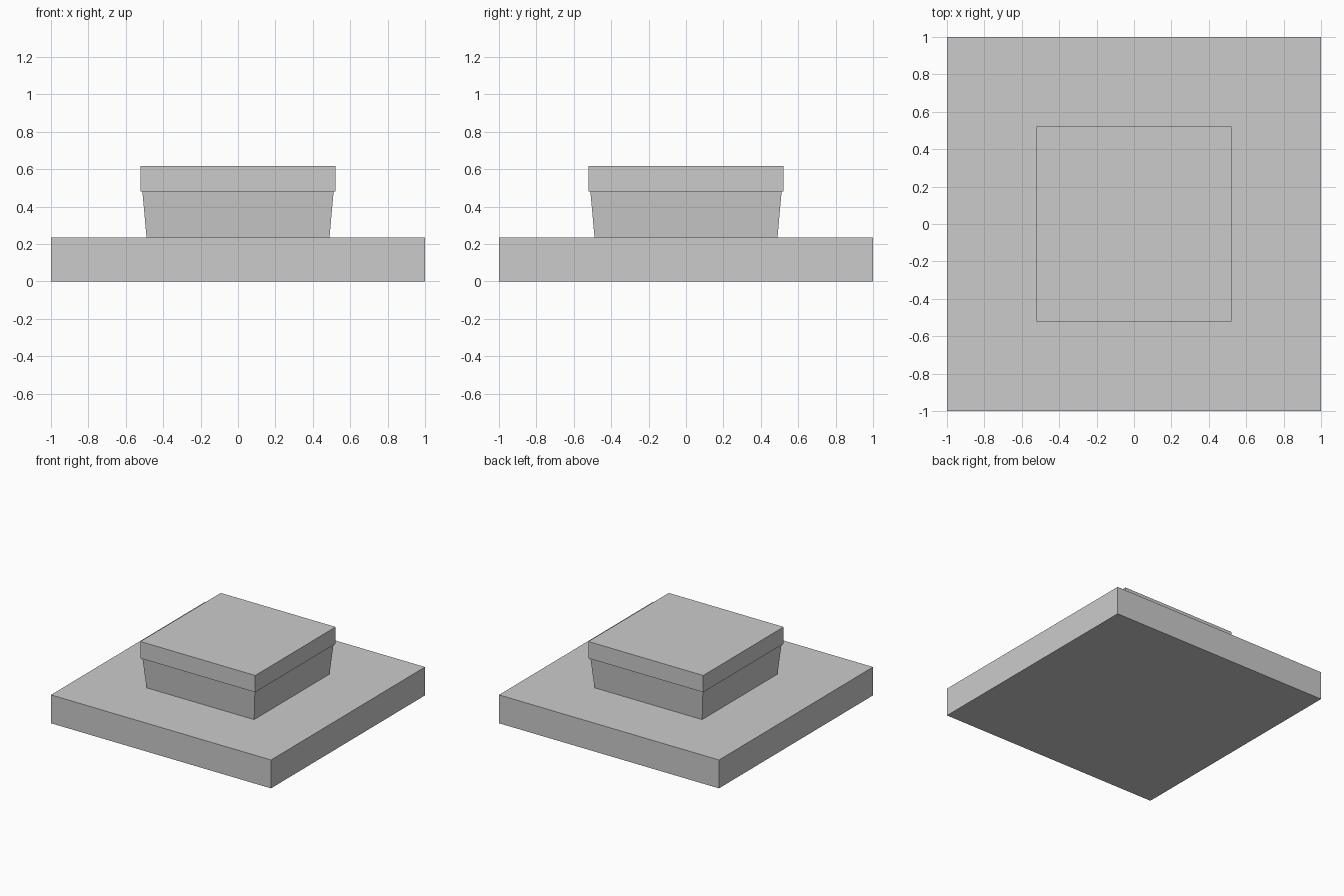
import bpy, bmesh

if "Cube" in bpy.data.objects:
    bpy.data.objects.remove(bpy.data.objects["Cube"])


def square_block(name, z0, z1, half0, half1):
    """Closed square block, lofted from bottom half-width to top half-width."""
    bm = bmesh.new()
    rings = []
    for z, h in ((z0, half0), (z1, half1)):
        rings.append([bm.verts.new((sx * h, sy * h, z))
                      for sx, sy in ((-1, -1), (1, -1), (1, 1), (-1, 1))])
    low, high = rings
    bm.faces.new(low[::-1])
    bm.faces.new(high)
    for i in range(4):
        j = (i + 1) % 4
        bm.faces.new((low[i], low[j], high[j], high[i]))
    mesh = bpy.data.meshes.new(name)
    bm.to_mesh(mesh)
    bm.free()
    obj = bpy.data.objects.new(name, mesh)
    bpy.context.collection.objects.link(obj)
    return obj


# Wide base slab
square_block("base_slab", 0.0, 0.233, 1.0, 1.0)
# Neck flaring slightly upwards
square_block("tapered_neck", 0.233, 0.479, 0.489, 0.511)
# Overhanging cap
square_block("cap_slab", 0.479, 0.617, 0.522, 0.522)
